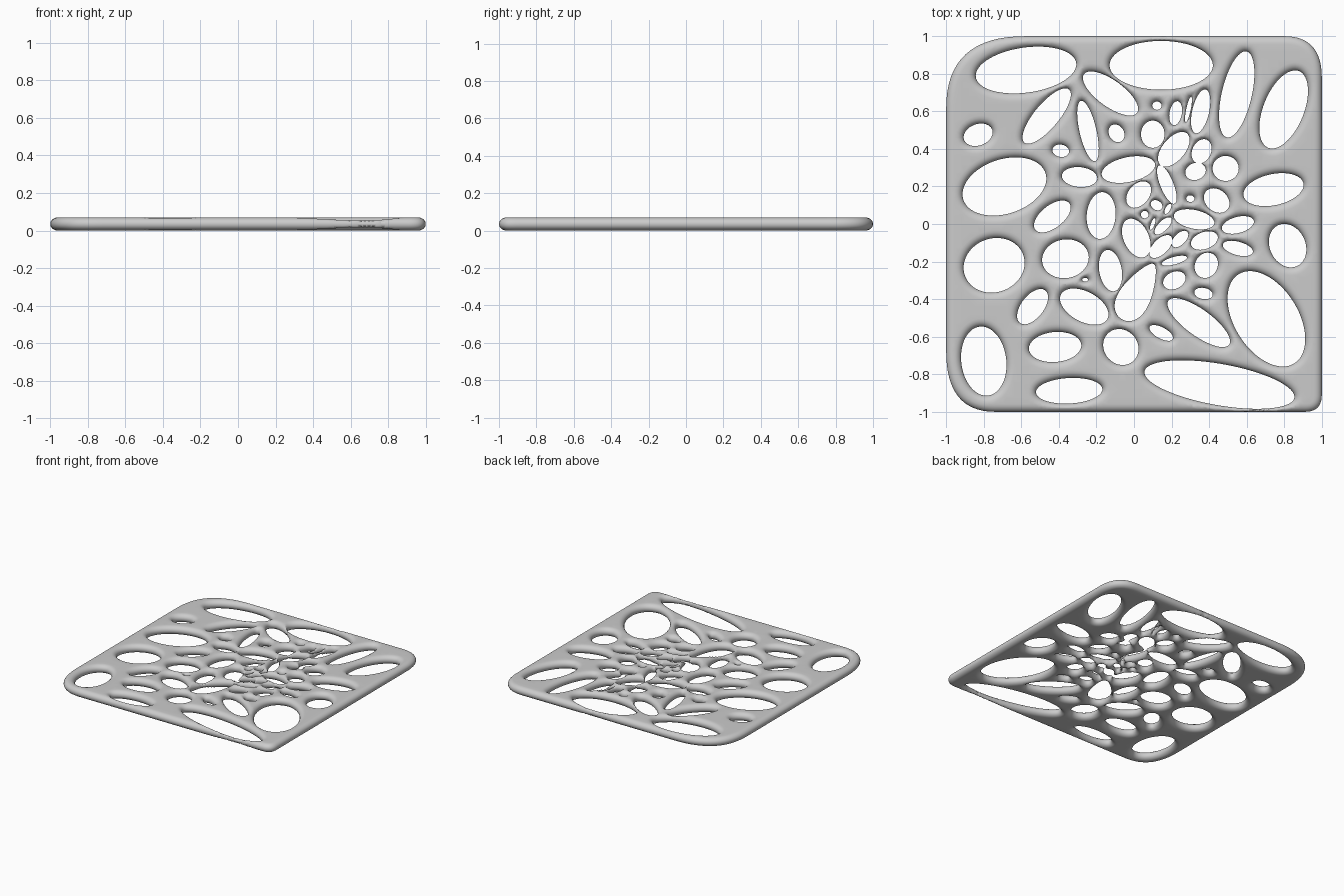
import bpy
import math
from mathutils import Vector, kdtree
from mathutils.geometry import delaunay_2d_cdt

if "Cube" in bpy.data.objects:
    bpy.data.objects.remove(bpy.data.objects["Cube"])

HALF = 0.035      # half the plate thickness
ROUND = 0.042     # width of the rounded edge

# Oval openings: centre x, centre y, half length, half width, angle in degrees
left_holes = [
    (-.575, .82, .27, .12, 8), (-.125, .695, .175, .07, -36), (-.465, .575, .185, .065, 50),
    (-.245, .495, .165, .045, -77), (-.83, .475, .08, .057, 20), (-.39, .39, .045, .033, -10),
    (-.29, .25, .095, .053, -5), (-.69, .2, .23, .145, 18), (-.435, .04, .115, .06, 38),
    (-.175, .045, .125, .077, 85), (-.745, -.22, .165, .143, 20), (-.365, -.185, .125, .103, 10),
    (-.125, -.248, .112, .06, 100), (-.26, -.297, .016, .01, 0), (-.54, -.44, .11, .06, 52),
    (-.265, -.44, .14, .08, -28), (-.42, -.655, .14, .08, 5), (-.07, -.655, .1, .09, -50),
    (-.8, -.73, .185, .12, 97), (-.345, -.888, .177, .068, 3),
]
right_holes = [
    (.145, .845, .275, .13, 0), (.455, -.855, .405, .11, -10), (.705, -.505, .28, .17, -58),
    (.345, -.525, .2, .07, -36), (.145, -.58, .07, .03, -28), (.02, -.36, .17, .08, 60, -.4),
    (.818, -.115, .12, .095, 115), (.743, .183, .163, .083, 12), (.797, .61, .22, .108, 68),
    (.547, .69, .235, .08, 77), (.355, .6, .12, .045, 77), (.122, .63, .025, .022, 0),
    (.222, .59, .065, .033, 80), (.29, .61, .07, .012, 78),
]
cluster_holes = [
    (.1, .478, .073, .063, 90), (-.093, .483, .05, .04, -60), (-.03, .29, .145, .066, 12),
    (.212, .398, .11, .06, 50), (.36, .387, .068, .05, 65), (.488, .296, .07, .067, 0),
    (.328, .28, .056, .045, 20), (.175, .21, .11, .035, -68), (.025, .157, .08, .055, 50),
    (.44, .125, .075, .058, -40), (.3, .135, .022, .018, 0), (.32, .025, .11, .05, -12),
    (.553, -.005, .088, .043, 15), (.012, -.075, .11, .067, -65), (.057, .05, .02, .02, 0),
    (.12, .1, .033, .025, -30), (.18, .08, .03, .013, 60), (.1, 0, .033, .01, 70),
    (.155, -.01, .06, .026, 45), (.143, -.12, .077, .04, 45), (.375, -.088, .075, .045, 20),
    (.553, -.13, .083, .036, -15), (.245, -.08, .055, .03, 45), (.215, -.195, .07, .02, 15),
    (.385, -.22, .07, .06, 60), (.215, -.3, .063, .045, 25), (.37, -.37, .05, .03, -10),
]
holes = []
for h in left_holes + right_holes + cluster_holes:
    ang = math.radians(h[4])
    holes.append((*h[:4], math.cos(ang), math.sin(ang), h[5] if len(h) > 5 else 0))


def in_hole(x, y, skip=None):
    for h in holes:
        if h is skip:
            continue
        cx, cy, a, b, c, s, taper = h
        dx, dy = x - cx, y - cy
        u = (dx * c + dy * s) / a
        if -1 < u < 1:
            v = (dy * c - dx * s) / (b * (1 + taper * u))
            if u * u + v * v < 1:
                return True
    return False


def oval(h, n):
    cx, cy, a, b, c, s, taper = h
    pts = []
    for i in range(n):
        t = -2 * math.pi * i / n      # clockwise: material on the left
        u = a * math.cos(t)
        v = b * (1 + taper * math.cos(t)) * math.sin(t)
        pts.append(Vector((cx + u * c - v * s, cy + u * s + v * c)))
    return pts


def outline(k):
    # rounded square, counter-clockwise, each corner with its own softness
    corners = [(1, -1, .09, .09), (1, 1, .2, .22), (-1, 1, .42, .38), (-1, -1, .26, .32)]
    key = []
    for i, (x, y, rx, ry) in enumerate(corners):
        p, q = Vector((x - x * rx, y)), Vector((x, y - y * ry))
        if i % 2:
            p, q = q, p
        m = Vector((x, y))
        key += [p * (1 - t) ** 2 + m * 2 * t * (1 - t) + q * t * t for t in (j / 16 for j in range(17))]
    pts = []
    for i, p in enumerate(key):
        q = key[(i + 1) % len(key)]
        n = max(1, round((q - p).length / 0.025)) * k
        pts += [p.lerp(q, j / n) for j in range(n)]
    return pts


# Boundary loops, plus denser samples for measuring distance to an edge
loops, dense = [outline(1)], outline(8)
for h in holes:
    n = max(24, int(math.pi * (h[2] + h[3]) / 0.016))
    loops.append(oval(h, n))
    dense += [p for p in oval(h, n * 8) if not in_hole(p.x, p.y, h)]
tree = kdtree.KDTree(len(dense))
for i, p in enumerate(dense):
    tree.insert((p.x, p.y, 0), i)
tree.balance()


def edge_distance(p):
    return tree.find((p.x, p.y, 0))[2]


# Flat layout points: loops, offset rings beside them, and a filling grid
coords, edges = [], []
for loop in loops:
    base, n = len(coords), len(loop)
    coords += loop
    edges += [(base + i, base + (i + 1) % n) for i in range(n)]
for loop in loops:
    n = len(loop)
    for i, p in enumerate(loop):
        d = (loop[(i + 1) % n] - loop[i - 1]).normalized()
        normal = Vector((-d.y, d.x))
        for off in (.002, .006, .012, .02, .03, .042):
            q = p + normal * off
            if edge_distance(q) > off * 0.96 and not in_hole(q.x, q.y):
                coords.append(q)
for i in range(-24, 25):
    for j in range(-24, 25):
        q = Vector((i * .04, j * .04))
        if edge_distance(q) > .05 and not in_hole(q.x, q.y):
            coords.append(q)

flat, _, tris, *_ = delaunay_2d_cdt(coords, edges, [], 1, 1e-5)
tris = [t for t in tris if not in_hole(*(sum((flat[i] for i in t), Vector((0, 0))) / 3))]

# Find the open rim of the flat layout
count = {}
for t in tris:
    for a, b in zip(t, list(t[1:]) + [t[0]]):
        e = (min(a, b), max(a, b))
        count[e] = count.get(e, 0) + 1
rim = {v for e, c in count.items() if c == 1 for v in e}
used = sorted({i for t in tris for i in t})

# Swell the layout into a top and a bottom skin that meet at the rim
verts, top, bottom = [], {}, {}
for i in used:
    p = flat[i]
    f = 1 - min(edge_distance(p) / ROUND, 1)
    z = 0 if i in rim else HALF * math.sqrt(1 - f * f)
    top[i] = bottom[i] = len(verts)
    verts.append((p.x, p.y, HALF + z))
    if i not in rim:
        bottom[i] = len(verts)
        verts.append((p.x, p.y, HALF - z))
faces = [[top[i] for i in t] for t in tris] + [[bottom[i] for i in reversed(t)] for t in tris]

mesh = bpy.data.meshes.new("perforated_panel")
mesh.from_pydata(verts, [], faces)
mesh.validate()
mesh.shade_smooth()
panel = bpy.data.objects.new("perforated_panel", mesh)
bpy.context.collection.objects.link(panel)
